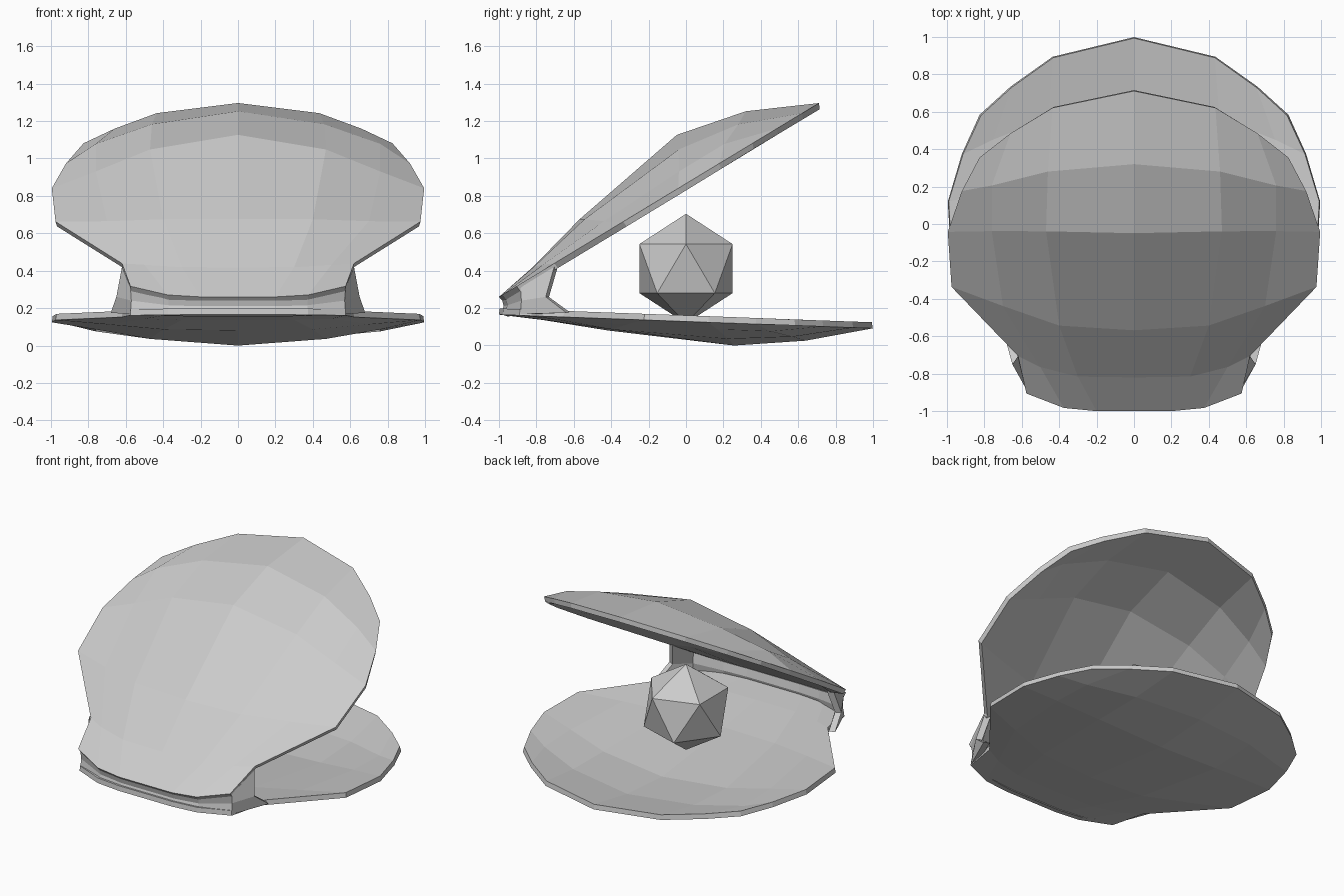
import bpy
from math import sin, cos, radians

if "Cube" in bpy.data.objects:
    bpy.data.objects.remove(bpy.data.objects["Cube"])


def mirrored_sheet(name, rows, place, thickness, flip=False):
    """Skin half-rows (centre to edge), mirrored over x, then thicken inward."""
    full = [[(-x, a, b) for x, a, b in r[:0:-1]] + list(r) for r in rows]
    n = len(full[0])
    verts = [place(*p) for r in full for p in r]
    faces = []
    for i in range(len(full) - 1):
        for j in range(n - 1):
            k = i * n + j
            f = (k, k + 1, k + n + 1, k + n)
            faces.append(f[::-1] if flip else f)
    mesh = bpy.data.meshes.new(name)
    mesh.from_pydata(verts, [], faces)
    obj = bpy.data.objects.new(name, mesh)
    bpy.context.collection.objects.link(obj)
    mod = obj.modifiers.new("thickness", "SOLIDIFY")
    mod.thickness = thickness
    mod.offset = -1
    return obj


def tilt(y0, z0, degrees, depth):
    """Map shell coordinates (x, distance from hinge, bulge) into space."""
    c, s = cos(radians(degrees)), sin(radians(degrees))
    return lambda x, d, h: (x, y0 + d * c - h * depth * s, z0 + d * s + h * depth * c)


# Shared dish shape, from hinge to lip: x, distance from hinge, bulge
dish = [
    [(0, 0, 0), (.2, 0, 0), (.375, .02, 0), (.575, .11, 0)],
    [(0, .236, .042), (.3, .24, .04), (.5, .29, .025), (.62, .345, 0)],
    [(0, .585, .132), (.4, .606, .118), (.7, .69, .055), (.975, .776, 0)],
    [(0, 1.262, .248), (.47, 1.23, .176), (.76, 1.17, .075), (.995, 1.12, 0)],
    [(0, 1.643, .165), (.46, 1.573, .126), (.76, 1.455, .075), (.92, 1.375, 0)],
    [(0, 2, 0), (.435, 1.895, 0), (.66, 1.735, 0), (.825, 1.585, 0)],
]

# Two shell halves
mirrored_sheet("upper_shell", dish, tilt(-1, .26, 31.2, 1), .033)
mirrored_sheet("lower_shell", dish, tilt(-1, .165, -2.1, -.48), .033, flip=True)

# Curved ligament joining the shells at the hinge: x, y, z
hinge = [
    [(0, -.99, .168), (.2, -.99, .168), (.375, -.97, .168), (.575, -.885, .168), (.68, -.64, .175)],
    [(0, -.975, .21), (.2, -.975, .21), (.37, -.955, .215), (.57, -.88, .24), (.65, -.75, .26)],
    [(0, -.985, .25), (.2, -.985, .25), (.375, -.965, .26), (.575, -.885, .31), (.62, -.705, .42)],
]
mirrored_sheet("hinge_ligament", hinge, lambda x, y, z: (x, y, z), .04)

# Pearl
bpy.ops.mesh.primitive_ico_sphere_add(subdivisions=1, radius=.293, location=(0, 0, .411))
bpy.context.object.name = "pearl"
